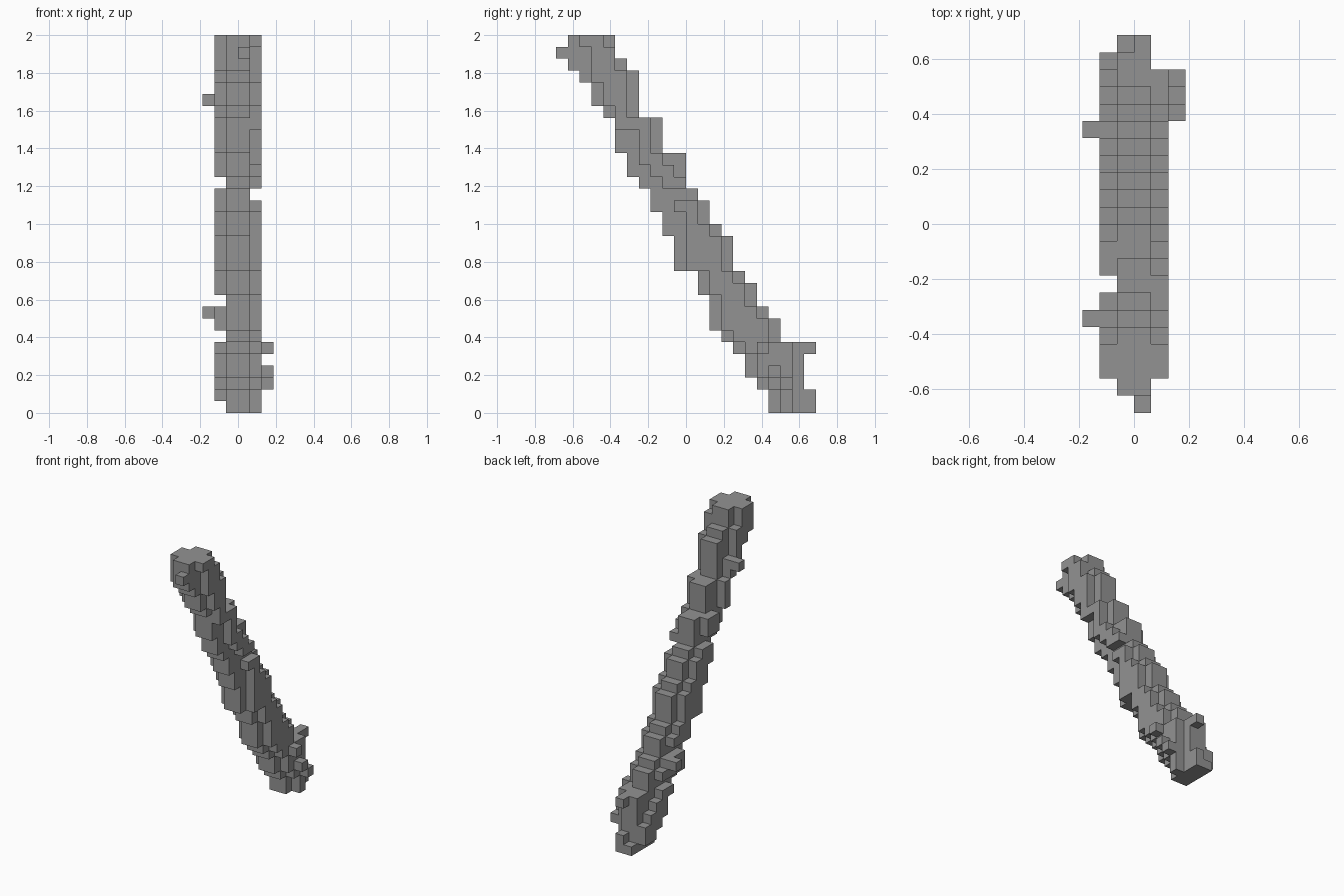
import bpy
import bmesh
from mathutils import Vector

UNIT = 2 / 32            # edge length of one block
LAYERS = 32
ORIGIN = Vector((-3, -11, 0))

if "Cube" in bpy.data.objects:
    bpy.data.objects.remove(bpy.data.objects["Cube"], do_unlink=True)


def make_material(name, value):
    material = bpy.data.materials.new(name)
    material.use_nodes = True
    colour = (value, value, value, 1)
    material.diffuse_color = colour
    material.node_tree.nodes["Principled BSDF"].inputs["Base Color"].default_value = colour
    return material


def expand(runs):
    """Turn (depth, layer count) runs, listed from the top, into one depth per layer."""
    depths = [depth for depth, count in runs for _ in range(count)]
    return depths[::-1]


# Stepped outline of the leaning beam: front and back depth of each layer
front = expand([(1, 1), (0, 1), (1, 1), (2, 1), (3, 2), (4, 1), (5, 3), (6, 2),
                (7, 1), (8, 2), (9, 2), (10, 3), (12, 2), (13, 3), (14, 1),
                (15, 1), (16, 2), (17, 1), (18, 2)])
back = expand([(5, 2), (6, 1), (7, 4), (9, 3), (11, 3), (12, 1), (13, 2),
               (14, 1), (15, 3), (16, 1), (17, 2), (18, 1), (19, 2), (21, 6)])

# Left flank: its own, uneven steps
left_front = expand([(2, 1), (3, 3), (4, 2), (5, 2), (7, 3), (8, 1), (9, 1),
                     (10, 2), (11, 5), (13, 2), (14, 3), (15, 1), (16, 1),
                     (17, 2), (18, 1), (19, 2)])
left_back = expand([(4, 1), (5, 2), (6, 4), (8, 3), (9, 1), (10, 1), (11, 2), (12, 2),
                    (13, 1), (14, 3), (15, 1), (16, 2), (17, 1), (18, 2), (20, 6)])

# Right flank: follows the core at the front, its own steps at the back
right_back = expand([(4, 2), (5, 3), (6, 2), (7, 3), (10, 3), (11, 1), (12, 2),
                     (13, 1), (14, 3), (15, 1), (16, 2), (17, 1), (18, 3),
                     (19, 1), (20, 1), (21, 3)])

CORE = (2, 3)
LEFT_FLANK, RIGHT_FLANK = 4, 1
LEFT_NOTCH = 18
RIGHT_NOTCHES = (0, 6, 9, 19)
blocks = set()


def add_row(column, layer, start, stop):
    blocks.update((column, depth, layer) for depth in range(start, stop))


for layer in range(LAYERS):
    # Core: two columns wide, full depth
    for column in CORE:
        add_row(column, layer, front[layer], back[layer])
    # Left flank, broken once
    if layer != LEFT_NOTCH:
        add_row(LEFT_FLANK, layer, left_front[layer], left_back[layer])
    # Right flank, broken several times
    if layer not in RIGHT_NOTCHES:
        add_row(RIGHT_FLANK, layer, max(front[layer] + 1, 2), right_back[layer])

# Gap in the right flank, and a block missing at the top
blocks -= {(RIGHT_FLANK, 7, layer) for layer in range(LAYERS)}
blocks.discard((CORE[0], 0, 30))

# Stray knobs on both sides and at the foot
blocks.update([(0, 5, 26), (0, 16, 8),
               (5, 17, 5), (5, 18, 3), (5, 19, 2),
               (3, 21, 5), (3, 21, 1), (3, 21, 0), (2, 21, 0)])


def build_blocks(name, cells, material):
    """Make one mesh holding only the exposed faces of the blocks."""
    bm = bmesh.new()
    corners = {}

    def corner(point):
        key = tuple(point)
        if key not in corners:
            corners[key] = bm.verts.new((Vector(key) + ORIGIN) * UNIT)
        return corners[key]

    for cell in sorted(cells):
        for axis in range(3):
            u, v = (axis + 1) % 3, (axis + 2) % 3
            for side in (0, 1):
                neighbour = list(cell)
                neighbour[axis] += 2 * side - 1
                if tuple(neighbour) in cells:
                    continue
                ring = []
                for du, dv in ((0, 0), (1, 0), (1, 1), (0, 1)):
                    point = list(cell)
                    point[axis] += side
                    point[u] += du
                    point[v] += dv
                    ring.append(corner(point))
                bm.faces.new(ring if side else ring[::-1])

    mesh = bpy.data.meshes.new(name)
    bm.to_mesh(mesh)
    bm.free()
    mesh.materials.append(material)
    obj = bpy.data.objects.new(name, mesh)
    bpy.context.collection.objects.link(obj)
    return obj


build_blocks("leaning_block_beam", blocks, make_material("stone grey", 0.29))
